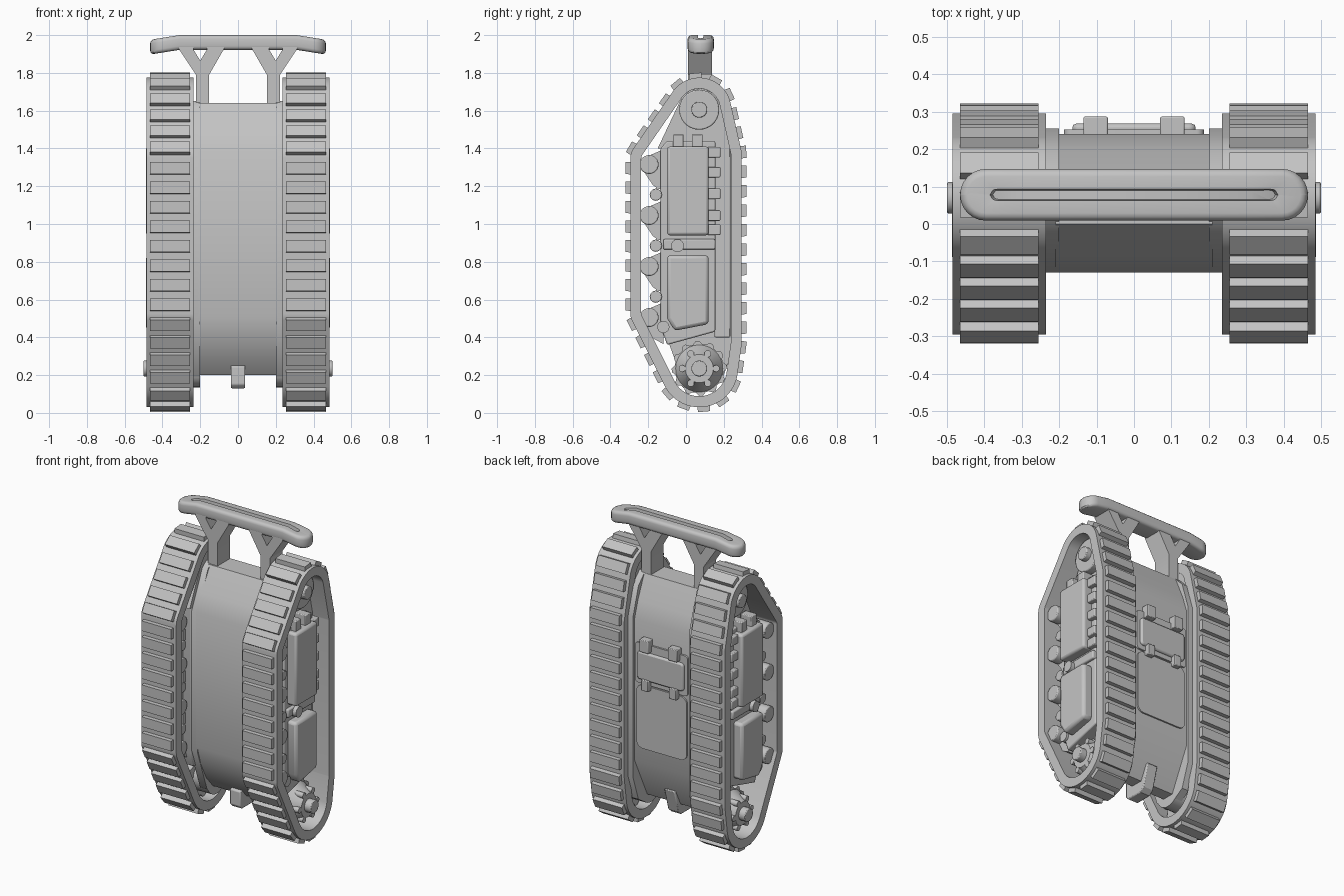
import bpy, bmesh, math
from mathutils import Matrix, Vector

cube = bpy.data.objects.get("Cube")
if cube:
    bpy.data.objects.remove(cube, do_unlink=True)

grey = bpy.data.materials.new("plain grey")
grey.use_nodes = True
GREY = (0.55, 0.55, 0.55, 1)
grey.diffuse_color = GREY
grey.node_tree.nodes["Principled BSDF"].inputs["Base Color"].default_value = GREY


def finish(name, bm, bevel=0, mirror=False):
    bmesh.ops.recalc_face_normals(bm, faces=bm.faces)
    mesh = bpy.data.meshes.new(name)
    bm.to_mesh(mesh)
    bm.free()
    mesh.materials.append(grey)
    ob = bpy.data.objects.new(name, mesh)
    bpy.context.collection.objects.link(ob)
    bpy.ops.object.select_all(action='DESELECT')
    ob.select_set(True)
    bpy.context.view_layer.objects.active = ob
    bpy.ops.object.shade_smooth_by_angle(angle=math.radians(32))
    if bevel:
        m = ob.modifiers.new("bevel", 'BEVEL')
        m.width, m.segments, m.limit_method = bevel, 2, 'ANGLE'
        m.angle_limit = math.radians(40)
    if mirror:
        m = ob.modifiers.new("mirror", 'MIRROR')
        m.use_mirror_merge = False
    return ob


def add_prism(bm, pts, axis, a, b):
    place = {'x': lambda u, v, t: (t, u, v), 'y': lambda u, v, t: (u, t, v),
             'z': lambda u, v, t: (u, v, t)}[axis]
    low, high = ([bm.verts.new(place(u, v, t)) for u, v in pts] for t in (a, b))
    bm.faces.new(low)
    bm.faces.new(high)
    for i in range(len(pts)):
        j = (i + 1) % len(pts)
        bm.faces.new((low[i], low[j], high[j], high[i]))


def prism(name, pts, axis, a, b, **kw):
    bm = bmesh.new()
    add_prism(bm, pts, axis, a, b)
    return finish(name, bm, **kw)


def box(name, x, y, z, **kw):
    rect = [(y[0], z[0]), (y[1], z[0]), (y[1], z[1]), (y[0], z[1])]
    return prism(name, rect, 'x', x[0], x[1], **kw)


def wheel(name, y, z, r, x0, x1, r2=None, **kw):
    bm = bmesh.new()
    bmesh.ops.create_cone(bm, cap_ends=True, segments=28, radius1=r, radius2=r2 or r,
                          depth=x1 - x0,
                          matrix=Matrix.Translation(((x0 + x1) / 2, y, z))
                          @ Matrix.Rotation(math.pi / 2, 4, 'Y'))
    return finish(name, bm, mirror=True, **kw)


def rounded(half_u, half_v, r, cv, steps=6):
    pts = []
    for k, (su, sv) in enumerate(((1, 1), (-1, 1), (-1, -1), (1, -1))):
        for i in range(steps + 1):
            t = math.pi / 2 * (k + i / steps)
            pts.append((su * (half_u - r) + r * math.cos(t),
                        cv + sv * (half_v - r) + r * math.sin(t)))
    return pts


# Hull between the tracks
prism("hull", [(-.13, .51), (-.13, 1.38), (-.085, 1.49), (.0, 1.64), (.14, 1.64),
               (.205, 1.49), (.24, 1.38), (.24, .47), (.11, .2), (.03, .2),
               (-.04, .28), (-.095, .39)], 'x', -.21, .21)
prism("side_frame", [(-.13, .48), (-.13, 1.38), (-.02, 1.62), (.02, 1.65), (.13, 1.65),
                     (.2, 1.58), (.255, 1.4), (.255, .36), (.2, .2), (.12, .15),
                     (.03, .15), (-.03, .2)], 'x', .2, .25, mirror=True)

# Track belts: one loop wrapped round the wheel centres (y, z, radius)
TOP, BOTTOM = (.07, 1.605), (.07, .235)
CENTRES = [(*TOP, .17), (*BOTTOM, .205), (-.195, .53, .1), (-.195, 1.345, .1),
           (.195, 1.37, .1), (.195, .37, .1)]


def loop(offset):
    pts = []
    for i in range(72):
        t = 2 * math.pi * (i + .5) / 72
        n = Vector((math.cos(t), math.sin(t)))
        y, z, r = max(CENTRES, key=lambda c: c[0] * n.x + c[1] * n.y + c[2])
        pts.append(Vector((y, z)) + n * (r + offset))
    return pts


outer, inner = loop(0), loop(-.058)
bm = bmesh.new()
rings = [[bm.verts.new((x, *p)) for p in pts]
         for pts, x in ((outer, .235), (outer, .485), (inner, .485), (inner, .235))]
for k in range(4):
    a, b = rings[k], rings[(k + 1) % 4]
    for i in range(72):
        j = (i + 1) % 72
        bm.faces.new((a[i], a[j], b[j], b[i]))
finish("track_belt", bm, mirror=True)

# Track pads at even steps along the belt
edges = [(outer[i], outer[(i + 1) % 72]) for i in range(72)]
total = sum((q - p).length for p, q in edges)
count = round(total / .102)
bm = bmesh.new()
for k in range(count):
    left = total * (k + .06) / count
    for p, q in edges:
        if left <= (q - p).length:
            break
        left -= (q - p).length
    d = (q - p).normalized()
    n = Vector((d.y, -d.x))
    c = p + d * left
    add_prism(bm, [c - d * .034 - n * .015, c + d * .034 - n * .015,
                   c + d * .032 + n * .025, c - d * .032 + n * .025], 'x', .255, .465)
finish("track_pads", bm, mirror=True)

# Top idler wheel on a tapering mount
arc = [math.radians(a) for a in range(10, 161, 15)]
prism("idler_mount", [(.235, 1.4)] + [(TOP[0] + .112 * math.cos(t), TOP[1] + .112 * math.sin(t))
                                      for t in arc] + [(-.15, 1.4)],
      'x', .24, .37, mirror=True)
wheel("idler_wheel", *TOP, .106, .36, .42, bevel=.006)
wheel("idler_hub", *TOP, .042, .41, .455, bevel=.005)

# Bottom drive sprocket
gear = []
for i in range(48):
    t, r = 2 * math.pi * i / 48, (.146 if i % 4 < 2 else .13)
    gear.append((BOTTOM[0] + r * math.cos(t), BOTTOM[1] + r * math.sin(t)))
prism("drive_sprocket", gear, 'x', .3, .37, mirror=True)
wheel("sprocket_axle", *BOTTOM, .1, .2, .31)
wheel("sprocket_cone", *BOTTOM, .125, .37, .455, r2=.075)
wheel("sprocket_hub", *BOTTOM, .042, .44, .5, bevel=.005)
for i in range(6):
    t = math.pi / 3 * i
    wheel("sprocket_bolt", BOTTOM[0] + .09 * math.cos(t), BOTTOM[1] + .09 * math.sin(t),
          .018, .38, .457)

# Road rollers with their gusset brackets
for i in range(4):
    z = 1.315 - .27 * i
    wheel("road_roller", -.195, z, .05, .26, .46, bevel=.006)
    prism("roller_gusset", [(-.235, z - .02), (-.235, z + .03), (-.12, z + .08),
                            (-.12, z - .14), (-.175, z - .11)], 'x', .3, .4, mirror=True)
    if i < 3:
        wheel("return_roller", -.16, z - .16, .032, .28, .44, bevel=.004)
        box("roller_arm", (.28, .4), (-.16, -.12), (z - .13, z - .06), mirror=True)
wheel("return_roller", -.12, .455, .032, .28, .44)

# Equipment bays on the flanks
prism("side_bay", [(-.135, .46), (-.135, 1.4), (-.1, 1.44), (.155, 1.44), (.155, .43),
                   (-.1, .36)], 'x', .24, .425, mirror=True, bevel=.008)
box("bay_strut", (.24, .37), (.15, .235), (.4, 1.42), mirror=True, bevel=.006)
box("upper_box", (.41, .487), (-.1, .12), (.94, 1.41), mirror=True, bevel=.014)
prism("lower_box", [(-.1, .5), (-.1, .835), (.12, .835), (.12, .47), (-.06, .435)],
      'x', .41, .487, mirror=True, bevel=.018)
box("bay_crossbar", (.41, .445), (-.12, .155), (.865, .92), mirror=True, bevel=.008)
wheel("crossbar_knob", -.045, .885, .034, .41, .47)
for y in (-.04, .06):
    box("top_clip", (.38, .46), (y - .028, y + .028), (1.37, 1.475), mirror=True, bevel=.005)
for z in (1.38, 1.275, 1.16, 1.045, .97):
    box("side_clip", (.37, .455), (.115, .182), (z - .028, z + .028), mirror=True, bevel=.005)

# Rear panel, locker and latches
prism("rear_panel", rounded(.18, .205, .045, .77), 'y', .22, .25)
prism("locker_base", rounded(.187, .13, .02, 1.115), 'y', .22, .252)
prism("rear_locker", rounded(.165, .09, .02, 1.105), 'y', .24, .268, bevel=.01)
box("latch_top", (.07, .135), (.22, .287), (1.205, 1.285), mirror=True, bevel=.004)
box("latch_bottom", (.075, .125), (.22, .282), (.955, 1.025), mirror=True, bevel=.004)

# Hitch tab below the hull
prism("rear_hitch", [(-.03, .245), (-.03, .15), (-.01, .13), (.1, .13), (.13, .155),
                     (.17, .3), (.1, .3)], 'x', -.038, .038, bevel=.006)

# Carrying handle: forked supports
prism("handle_inner_arm", [(.153, 1.5), (.153, 1.79), (.075, 1.925), (.075, 1.94),
                           (.165, 1.94), (.165, 1.922), (.2, 1.865), (.2, 1.5)],
      'y', .01, .138, mirror=True)
prism("handle_outer_arm", [(.2, 1.5), (.2, 1.865), (.235, 1.922), (.235, 1.94),
                           (.312, 1.94), (.312, 1.925), (.222, 1.79), (.222, 1.5)],
      'y', .01, .138, mirror=True)

# Rounded grip with drooping ends and a groove along the top
bm = bmesh.new()
add_prism(bm, rounded(.465, .069, .0689, .078), 'z', 1.922, 2.0)
for x in (-.31, .31):
    bmesh.ops.bisect_plane(bm, geom=bm.verts[:] + bm.edges[:] + bm.faces[:],
                           plane_co=(x, 0, 0), plane_no=(1, 0, 0))
for v in bm.verts:
    v.co.z -= max(0, abs(v.co.x) - .31) * .16
bmesh.ops.recalc_face_normals(bm, faces=bm.faces)
rims = [e for e in bm.edges if e.calc_face_angle(0) > 1]
bmesh.ops.bevel(bm, geom=rims, offset=.02, segments=3, profile=.5, affect='EDGES')
bm.normal_update()
top = [f for f in bm.faces if f.normal.z > .9 and f.calc_area() > .008]
bmesh.ops.inset_region(bm, faces=top, thickness=.034)
for v in {v for f in top for v in f.verts}:
    v.co.x *= .93 if abs(v.co.x) > .32 else 1
bmesh.ops.inset_region(bm, faces=top, thickness=.003, depth=-.025)
finish("handle_grip", bm)
